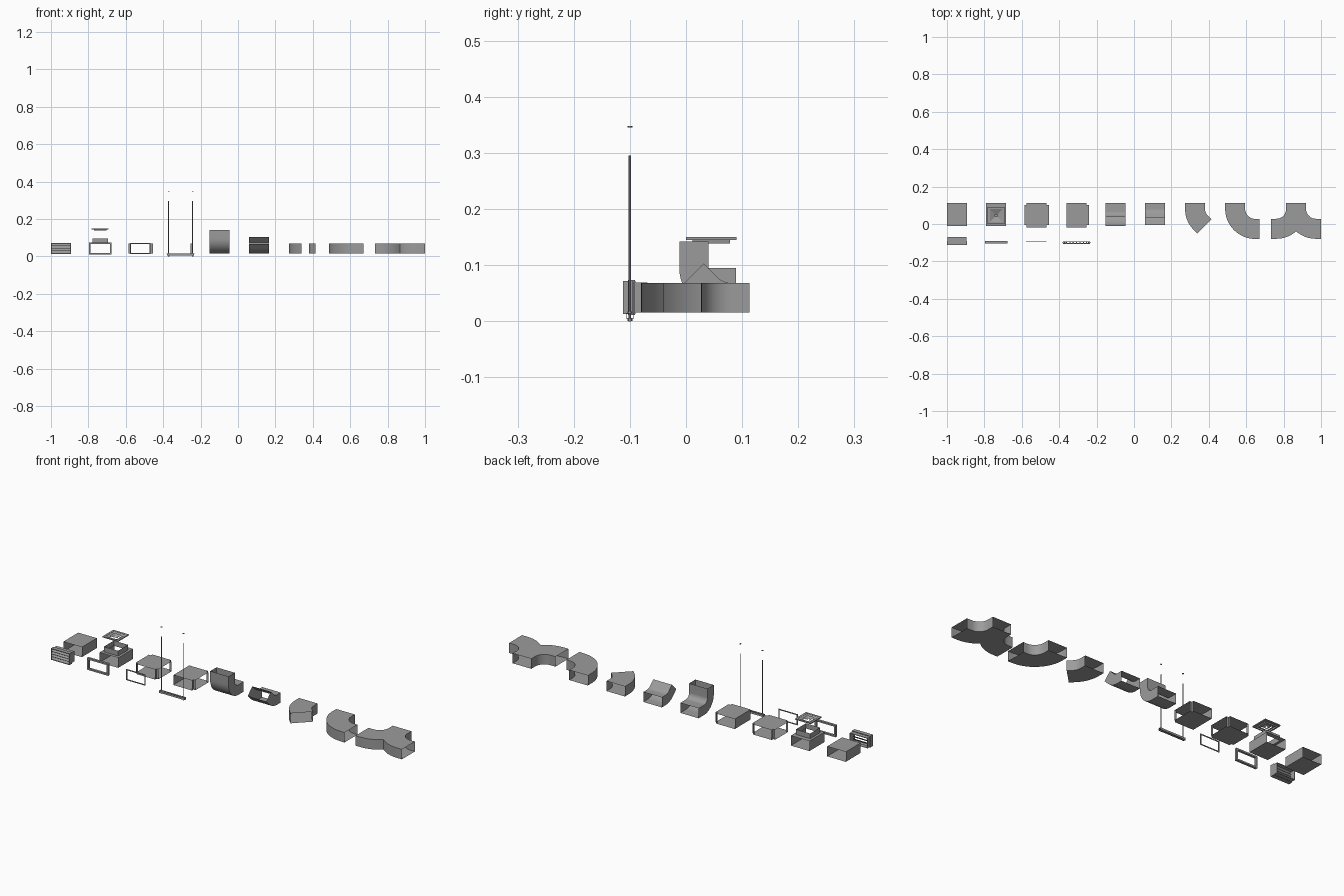
import bpy, bmesh
from math import sin, cos, acos, degrees, radians
from mathutils import Vector, Matrix

if "Cube" in bpy.data.objects:
    bpy.data.objects.remove(bpy.data.objects["Cube"])

ZLO, ZHI, W, H = 0.016, 0.068, 0.107, 0.052
YB, YF = 0.113, -0.010
STEEL = bpy.data.materials.new("dark_steel")
STEEL.diffuse_color = (0.33, 0.33, 0.33, 1)
STEEL.use_nodes = True
STEEL.node_tree.nodes["Principled BSDF"].inputs["Base Color"].default_value = STEEL.diffuse_color


def finish(name, bm, smooth=True):
    bmesh.ops.recalc_face_normals(bm, faces=bm.faces)
    me = bpy.data.meshes.new(name)
    bm.to_mesh(me)
    bm.free()
    me.materials.append(STEEL)
    ob = bpy.data.objects.new(name, me)
    bpy.context.collection.objects.link(ob)
    if smooth:
        bpy.ops.object.select_all(action='DESELECT')
        ob.select_set(True)
        bpy.context.view_layer.objects.active = ob
        bpy.ops.object.shade_smooth_by_angle(angle=radians(30))
    return ob


def add_box(bm, x0, x1, y0, y1, z0, z1):
    m = Matrix.Translation(((x0 + x1) / 2, (y0 + y1) / 2, (z0 + z1) / 2))
    bmesh.ops.create_cube(bm, size=1, matrix=m @ Matrix.Diagonal((x1 - x0, y1 - y0, z1 - z0, 1)))


def add_cyl(bm, x, y, z0, z1, r, n):
    bmesh.ops.create_cone(bm, cap_ends=True, segments=n, radius1=r, radius2=r, depth=z1 - z0,
                          matrix=Matrix.Translation((x, y, (z0 + z1) / 2)))


def bridge(bm, a, b, skip=()):
    """Walls between two matching loops, some left open."""
    for i in range(len(a)):
        if i not in skip:
            j = (i + 1) % len(a)
            bm.faces.new((a[i], a[j], b[j], b[i]))


def square(bm, cx, cy, r, z):
    return [bm.verts.new((cx + u * r, cy + v * r, z)) for u, v in ((-1, -1), (1, -1), (1, 1), (-1, 1))]


def prism(name, poly, open_edges, lo, hi, upright=False):
    """Sheet duct: outline swept between lo and hi, listed side walls left open."""
    bm = bmesh.new()
    place = (lambda p, t: (t, p[0], p[1])) if upright else (lambda p, t: (p[0], p[1], t))
    a = [bm.verts.new(place(p, lo)) for p in poly]
    b = [bm.verts.new(place(p, hi)) for p in poly]
    bm.faces.new(a)
    bm.faces.new(b)
    bridge(bm, a, b, open_edges)
    return finish(name, bm)


def arc(c, r, a0, a1, n=12):
    return [(c[0] + r * cos(radians(a0 + (a1 - a0) * i / n)),
             c[1] + r * sin(radians(a0 + (a1 - a0) * i / n))) for i in range(n + 1)]


def bend(name, c, r, width, s0, s1, a0, a1, lo, hi, upright=False):
    """Elbow about c from angle a0 to a1, with straight stubs s0 and s1."""
    sign = 1 if a1 > a0 else -1

    def side(rad):
        p = arc(c, rad, a0, a1)
        t0 = Vector((sin(radians(a0)), -cos(radians(a0)))) * s0 * sign
        t1 = Vector((-sin(radians(a1)), cos(radians(a1)))) * s1 * sign
        return [tuple(Vector(p[0]) + t0)] + p + [tuple(Vector(p[-1]) + t1)]
    o, i = side(r + width), side(r)
    return prism(name, o + i[::-1], {len(o) - 1, 2 * len(o) - 1}, lo, hi, upright)


def frame(bm, cx, cy, cz, w, h, bar, depth, flat=False):
    """Rectangular bar frame, facing front or lying flat."""
    d = depth / 2
    for u0, u1, v0, v1 in ((-w, w, h - bar, h), (-w, w, -h, -h + bar),
                           (-w, -w + bar, -h + bar, h - bar), (w - bar, w, -h + bar, h - bar)):
        if flat:
            add_box(bm, cx + u0, cx + u1, cy + v0, cy + v1, cz - d, cz + d)
        else:
            add_box(bm, cx + u0, cx + u1, cy - d, cy + d, cz + v0, cz + v1)


# straight duct
x = -1.0
prism("straight_duct", [(x, YF), (x + W, YF), (x + W, YB), (x, YB)], {0, 2}, ZLO, ZHI)

# louvred end vent with overlapping slats
bm = bmesh.new()
frame(bm, x + W / 2, -0.101, 0.0425, W / 2, 0.0295, 0.002, 0.022)
frame(bm, x + W / 2, -0.080, 0.0425, W / 2 - 0.002, 0.0265, 0.002, 0.022)
for k in range(4):
    z = 0.0155 + k * 0.0135
    p = [(-0.111, z), (-0.095, z + 0.0145), (-0.095, z + 0.0155), (-0.111, z + 0.001)]
    ends = [[bm.verts.new((xx, *q)) for q in p] for xx in (x + 0.002, x + W - 0.002)]
    bridge(bm, ends[0], ends[1])
finish("louvre_vent", bm, False)

# duct with a square branch on top
cx, cy = -0.737, 0.048
bm = bmesh.new()
x0, x1 = cx - W / 2, cx + W / 2
lo, hi = [[bm.verts.new((*p, z)) for p in ((x0, YF), (x1, YF), (x1, YB), (x0, YB))] for z in (ZLO, ZHI)]
base, rim = square(bm, cx, cy, 0.041, ZHI), square(bm, cx, cy, 0.041, 0.095)
bm.faces.new(lo)
bridge(bm, lo, hi, (0, 2))
bridge(bm, hi, base)
bridge(bm, base, rim)
finish("branch_duct", bm, False)

# square ceiling diffuser above the branch
bm = bmesh.new()
frame(bm, cx, 0.045, 0.1475, 0.045, 0.045, 0.011, 0.005, True)
for r0, z0, r1, z1 in ((0.033, 0.139, 0.034, 0.146), (0.034, 0.149, 0.019, 0.142),
                       (0.021, 0.149, 0.006, 0.142)):
    bridge(bm, square(bm, cx, 0.045, r0, z0), square(bm, cx, 0.045, r1, z1))
finish("ceiling_diffuser", bm, False)

# bolted flange and thin gasket
bm = bmesh.new()
frame(bm, -0.737, -0.097, 0.0425, 0.0605, 0.031, 0.008, 0.012)
finish("flange_frame", bm, False)
bm = bmesh.new()
frame(bm, -0.522, -0.095, 0.0425, 0.055, 0.0285, 0.005, 0.003)
finish("gasket_frame", bm, False)

# four-way and three-way junctions
a, b = 0.0535, 0.0655
cross = [(-a, -b), (a, -b), (a, -a), (b, -a), (b, a), (a, a), (a, b), (-a, b),
         (-a, a), (-b, a), (-b, -a), (-a, -a)]
prism("cross_junction", [(p - 0.520, q + 0.048) for p, q in cross], {0, 3, 6, 9}, ZLO, ZHI)
prism("tee_junction", [(p - 0.307, q + 0.048) for p, q in cross[:8]], {0, 3, 6}, ZLO, ZHI)

# hanger: slotted channel, rods and nuts
hx, hy = -0.307, -0.100
bm = bmesh.new()
for s in (-1, 1):
    for d0, d1, z0, z1 in ((0.006, 0.0072, 0.005, 0.015), (0.0025, 0.006, 0.0138, 0.015),
                           (0.0025, 0.006, 0.005, 0.0062)):
        ya, yb = sorted((hy + s * d0, hy + s * d1))
        add_box(bm, hx - 0.073, hx + 0.073, ya, yb, z0, z1)
for k in range(9):
    xx = hx - 0.072 + k * 0.018
    for z in (0.005, 0.0138):
        add_box(bm, xx - 0.003, xx + 0.003, hy - 0.0025, hy + 0.0025, z, z + 0.0012)
finish("hanger_channel", bm, False)
rods, nuts = bmesh.new(), bmesh.new()
for xx in (hx - 0.064, hx + 0.064):
    add_cyl(rods, xx, hy, 0.0, 0.296, 0.0021, 12)
    for z0, z1 in ((0.001, 0.005), (0.015, 0.018), (0.3455, 0.3485)):
        add_cyl(nuts, xx, hy, z0, z1, 0.0045, 6)
finish("hanger_rods", rods)
finish("hanger_nuts", nuts, False)

# vertical elbows, 90 and 45 degrees
bend("rising_elbow_90", (0.068, 0.096), 0.028, H, 0.046, 0.045, 180, 270, -0.152, -0.046, True)
bend("rising_elbow_45", (0.083, 0.108), 0.040, H, 0.030, 0.033, 270, 225, 0.060, 0.167, True)

# flat elbows, 45 and 90 degrees
bend("flat_elbow_45", (0.430, 0.080), 0.050, W, 0.033, 0.028, 180, 225, ZLO, ZHI)
bend("flat_elbow_90", (0.649, 0.082), 0.055, W, 0.031, 0.021, 180, 270, ZLO, ZHI)

# twin elbow splitting to both sides
cx, r, yc, end = 0.8665, 0.052, 0.080, 0.1335
R, dx = r + W, W / 2 + r
meet = degrees(acos(dx / R))
inner = [(W / 2, YB)] + arc((dx, yc), r, 180, 270) + [(end, yc - r)]
outer = [(end, yc - R)] + arc((dx, yc), R, 270, 180 + meet)
half = inner + outer
left = [(-p, q) for p, q in half[:-1]][::-1]
n, k = len(half), len(inner)
prism("twin_elbow", [(cx + p, q) for p, q in half + left], {k - 1, 2 * n - 2 - k, 2 * n - 2},
      ZLO, ZHI)
